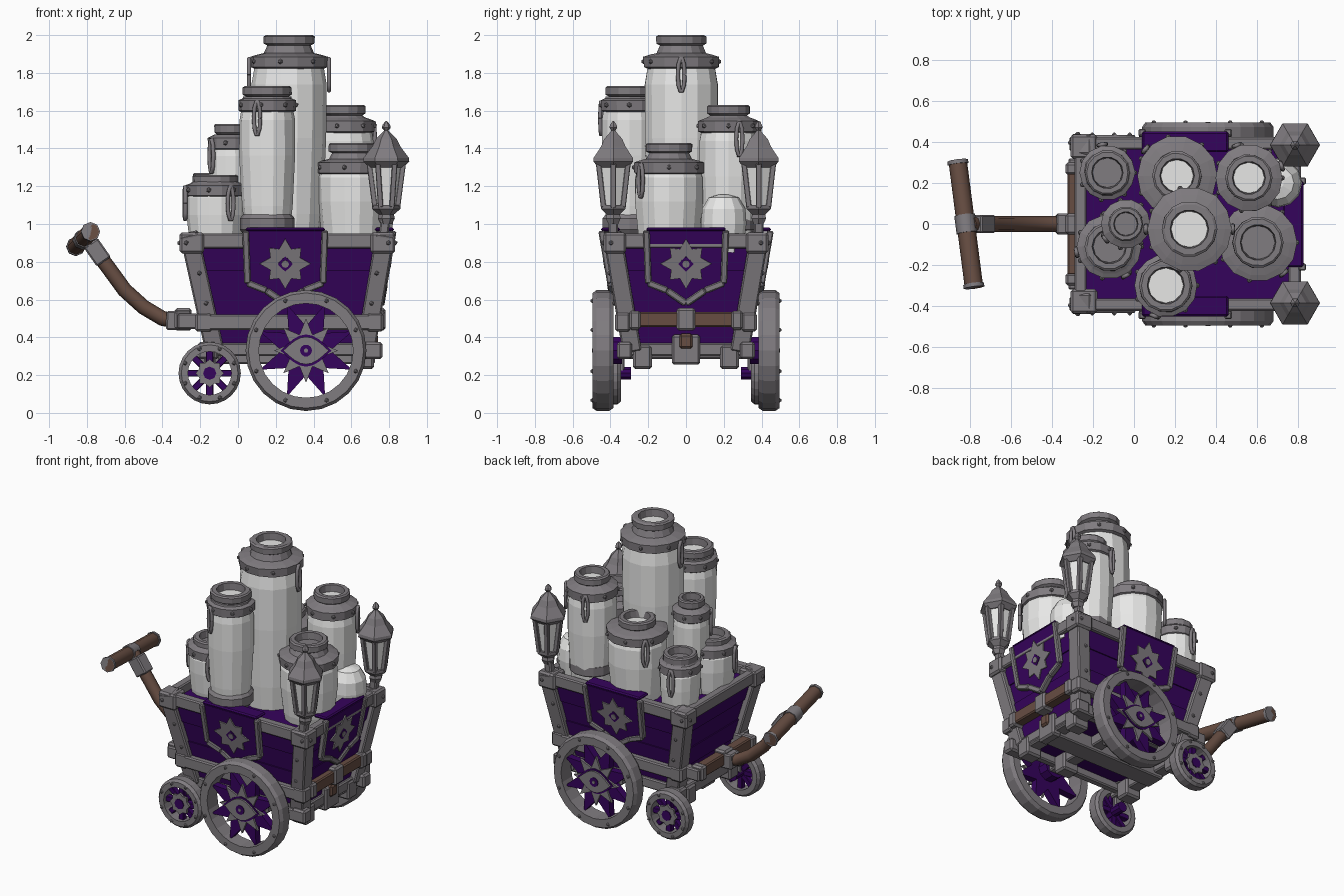
import bpy, bmesh, math, random
from mathutils import Vector as V, Matrix

if "Cube" in bpy.data.objects:
    bpy.data.objects.remove(bpy.data.objects["Cube"])
random.seed(4)


def material(name, rgb):
    m = bpy.data.materials.new(name)
    m.use_nodes = True
    m.diffuse_color = (*rgb, 1)
    m.node_tree.nodes["Principled BSDF"].inputs["Base Color"].default_value = (*rgb, 1)
    return m


GREY = material("grey metal", (.215, .2, .215))
PURPLE = material("purple paint", (.036, .001, .108))
WHITE = material("white ceramic", (.93, .93, .92))
BROWN = material("brown wood", (.135, .075, .055))


def finish(name, bm, mat):
    bmesh.ops.recalc_face_normals(bm, faces=bm.faces)
    me = bpy.data.meshes.new(name)
    bm.to_mesh(me)
    bm.free()
    me.materials.append(mat)
    ob = bpy.data.objects.new(name, me)
    bpy.context.collection.objects.link(ob)
    return ob


def beam(name, a, b, w, h, mat, edge=.008):
    """Box running from a to b, w across and h high."""
    a, b = V(a), V(b)
    d = (b - a).normalized()
    side = d.cross(V((0, 0, 1)) if abs(d.z) < .8 else V((0, 1, 0))).normalized()
    up = side.cross(d)
    m = Matrix((side * w, up * h, b - a)).transposed().to_4x4()
    m.translation = (a + b) / 2
    bm = bmesh.new()
    bmesh.ops.create_cube(bm, size=1, matrix=m)
    mod = finish(name, bm, mat).modifiers.new("worn_edges", "BEVEL")
    mod.width, mod.segments = edge, 1


def block(name, c, size, mat):
    c, half = V(c), V((size[0] / 2, 0, 0))
    beam(name, c - half, c + half, size[1], size[2], mat, .012)


def lathe(name, prof, loc, n, mat, closed=False, flat=False, jitter=0):
    """Turned shape around z, or around y when flat is set."""
    bm = bmesh.new()
    rings = []
    for r, z in prof:
        ring = []
        for i in range(n):
            a, k = math.tau * i / n, r * (1 + random.uniform(-jitter, jitter))
            ring.append(bm.verts.new((k * math.cos(a), k * math.sin(a), z)))
        rings.append(ring)
    pairs = list(zip(rings, rings[1:])) + ([(rings[-1], rings[0])] if closed else [])
    for p, q in pairs:
        for i in range(n):
            j = (i + 1) % n
            bm.faces.new((p[i], p[j], q[j], q[i]))
    if not closed:
        bm.faces.new(rings[0][::-1])
        bm.faces.new(rings[-1])
    if flat:
        bmesh.ops.rotate(bm, verts=bm.verts, matrix=Matrix.Rotation(math.pi / 2, 3, "X"))
    bmesh.ops.translate(bm, verts=bm.verts, vec=loc)
    finish(name, bm, mat)


def plate(name, pts, o, u, v, t, mat):
    """Flat outline in the plane o, u, v, thickened outward by t."""
    o, u, v = V(o), V(u), V(v)
    bm = bmesh.new()
    f = bm.faces.new([bm.verts.new(o + u * x + v * y) for x, y in pts])
    top = bmesh.ops.extrude_face_region(bm, geom=[f])["geom"]
    bmesh.ops.translate(bm, verts=[g for g in top if isinstance(g, bmesh.types.BMVert)], vec=u.cross(v) * t)
    finish(name, bm, mat)


def star(radii, n, phase=0):
    return [(radii[i % len(radii)] * math.cos(math.tau * (i + phase) / n),
             radii[i % len(radii)] * math.sin(math.tau * (i + phase) / n)) for i in range(n)]


def lens(w, h):
    steps = [1 - i / 4 for i in range(8)]
    return [(k * c * w, k * h * math.cos(math.pi * c / 2)) for k in (1, -1) for c in steps]


def tube(name, pts, r, mat):
    cu = bpy.data.curves.new(name, "CURVE")
    cu.dimensions, cu.bevel_depth, cu.bevel_resolution, cu.use_fill_caps = "3D", r, 2, True
    sp = cu.splines.new("POLY")
    sp.points.add(len(pts) - 1)
    for p, co in zip(sp.points, pts):
        p.co = (*co, 1)
    tmp = bpy.data.objects.new(name, cu)
    me = bpy.data.meshes.new_from_object(tmp)
    bpy.data.objects.remove(tmp)
    me.materials.clear()
    me.materials.append(mat)
    bpy.context.collection.objects.link(bpy.data.objects.new(name, me))


def stud(loc, r=.013):
    bm = bmesh.new()
    bmesh.ops.create_icosphere(bm, subdivisions=1, radius=r, matrix=Matrix.Translation(loc))
    finish("stud", bm, GREY)


# Cart box: flared planks stacked in rows
def corner(sx, sy, z, out=0):
    t = (z - .36) / .59
    x = .69 + .1 * t + out if sx > 0 else -.14 - .13 * t - out
    return V((x, sy * (.3 + .1 * t + out), z))


CORNERS = [(-1, -1), (1, -1), (1, 1), (-1, 1)]
for i in range(4):
    bm = bmesh.new()
    lo, hi = .35 + .135 * i, .485 + .135 * i
    a, b = ([bm.verts.new(corner(sx, sy, z, .008 * (i % 2))) for sx, sy in CORNERS] for z in (lo, hi))
    bm.faces.new(a)
    bm.faces.new(b)
    for k in range(4):
        bm.faces.new((a[k], a[k - 1], b[k - 1], b[k]))
    finish("plank_row", bm, PURPLE)

# Frame: posts, corner blocks, top rim and waist rails
for k, (sx, sy) in enumerate(CORNERS):
    beam("corner_post", corner(sx, sy, .33, -.01), corner(sx, sy, .95, -.01), .1, .1, GREY)
    top = corner(sx, sy, .9, -.015)
    block("top_corner_block", top, (.13, .12, .11), GREY)
    block("waist_corner_block", corner(sx, sy, .48, .015), (.09, .08, .1), GREY)
    block("foot_corner_block", corner(sx, sy, .33, .03), (.1, .08, .09), GREY)
    stud(top + V((.03 * sx, .062 * sy, 0)))
    stud(top + V((.066 * sx, .02 * sy, 0)))
    for z in (.58, .74):
        stud(corner(sx, sy, z) + V((-.02 * sx, .04 * sy, 0)))
    nx, ny = CORNERS[k - 1]
    beam("top_rim", corner(sx, sy, .91), corner(nx, ny, .91), .06, .08, GREY)
    beam("foot_rail", corner(sx, sy, .335), corner(nx, ny, .335), .05, .07, GREY)
    if sy == ny:
        beam("side_waist_rail", corner(sx, sy, .48, .025), corner(nx, ny, .48, .025), .06, .08, GREY)
for x in (-.29, .735):
    beam("end_waist_rail", (x, -.25, .495), (x, .25, .495), .07, .08, BROWN)
    block("waist_centre_block", (x, 0, .495), (.09, .1, .12), GREY)
    for s in (-1, 1):
        block("waist_rail_end", (x, s * .27, .49), (.09, .06, .1), GREY)
for s in (-1, 1):
    beam("waist_rail_arm", (-.14, s * .29, .485), (-.32, s * .29, .485), .06, .08, GREY)

# Underframe: cross beams with bearing blocks, spine and axles
for x in (-.15, .36, .66):
    beam("cross_beam", (x, -.36, .325), (x, .36, .325), .09, .08, GREY)
    for s in (-1, 1):
        block("bearing_block", (x, s * .23, .295), (.12, .1, .125), GREY)
for s in (-1, 1):
    beam("small_wheel_strut", (-.15, s * .34, .19), (-.15, s * .34, .36), .06, .03, GREY)
beam("spine_beam", (-.18, 0, .31), (.68, 0, .31), .14, .1, GREY)
block("spine_end_block", (.69, 0, .335), (.07, .15, .16), GREY)
block("spine_peg", (.715, 0, .38), (.05, .07, .08), BROWN)


# Wheels
def wheel(x, y, z, ro, ri, hw, s):
    lathe("wheel_rim", [(ri, -hw), (ro - .015, -hw), (ro, -hw * .6), (ro, hw * .6), (ro - .015, hw), (ri, hw)],
          (x, y, z), 24, GREY, closed=True, flat=True)
    for i in range(8):
        a = math.tau * (i + .5) / 8
        stud(V((x, y + s * hw, z)) + V((math.cos(a), 0, math.sin(a))) * (ro + ri) / 2, .012)
    lathe("inner_hub", [(ri * .3, -.05), (ri * .3, .05)], (x, y - s * .05, z), 10, PURPLE, flat=True)


for s in (-1, 1):
    u, v = (-s, 0, 0), (0, 0, 1)
    wheel(.36, s * .44, .33, .32, .25, .055, s)
    plate("star_spokes", star((.265, .13), 16, 1), (.36, s * .41, .33), u, v, .05, PURPLE)
    plate("wheel_star", star((.17, .09), 16), (.36, s * .455, .33), u, v, .018, GREY)
    plate("eye_outline", lens(.135, .085), (.36, s * .473, .33), u, v, .005, PURPLE)
    plate("eye_plate", lens(.12, .073), (.36, s * .47, .33), u, v, .02, GREY)
    plate("eye_iris", star((.032,), 10), (.36, s * .49, .33), u, v, .005, PURPLE)
    plate("eye_glint", star((.012,), 6), (.36, s * .495, .33), u, v, .003, GREY)
    wheel(-.15, s * .39, .21, .165, .115, .045, s)
    for i in range(8):
        c, a = V((-.15, s * .39, .21)), math.tau * i / 8
        beam("small_wheel_spoke", c, c + V((math.cos(a), 0, math.sin(a))) * .12, .04, .036, PURPLE, .004)
    plate("small_hub_plate", star((.075, .06), 16), (-.15, s * .41, .21), u, v, .015, GREY)
    plate("small_hub_centre", star((.035,), 8), (-.15, s * .425, .21), u, v, .006, PURPLE)


# Cloth banners with a metal border and an emblem
def banner(o, u, v):
    o, u, v = V(o), V(u).normalized(), V(v).normalized()
    n = u.cross(v)
    edge = [(-.21, 0), (-.2, -.28), (-.1, -.32), (0, -.39), (.1, -.32), (.2, -.28), (.21, 0)]
    plate("banner_cloth", edge, o, u, v, .015, PURPLE)
    pts = [o + u * x + v * y + n * .012 for x, y in edge]
    for a, b in zip(pts, pts[1:]):
        beam("banner_border", a, b, .035, .035, GREY, .006)
    beam("banner_fold", o - u * .21 - n * .035, o + u * .21 - n * .035, .1, .02, PURPLE)
    c = o - v * .175
    plate("emblem", star((.135, .085, .12, .085), 16), c + n * .015, u, v, .008, GREY)
    plate("emblem_ring", star((.04, .03), 8), c + n * .023, u, v, .004, PURPLE)
    plate("emblem_centre", star((.02,), 8), c + n * .027, u, v, .004, GREY)


for s in (-1, 1):
    banner((.25, s * .435, .965), (-s, 0, 0), (0, s * .17, 1))
banner((.81, 0, .965), (0, 1, 0), (.17, 0, 1))

# Pull handle
tube("handle_shaft", [(-.3, 0, .48), (-.4, 0, .5), (-.5, 0, .56), (-.6, 0, .65), (-.68, 0, .76), (-.8, 0, .92)], .04, BROWN)
beam("shaft_socket", (-.26, 0, .485), (-.38, 0, .49), .1, .1, GREY)
beam("shaft_collar", (-.71, 0, .8), (-.78, 0, .9), .09, .09, GREY)
far, near = V((-.86, .31, .88)), V((-.78, -.31, .96))
tube("grip", [far, near], .045, BROWN)
for a, b in ((0, .03), (.43, .57), (.97, 1)):
    tube("grip_band", [far.lerp(near, a), far.lerp(near, b)], .051, GREY)


# Jars: white body, metal collar and neck, hanging strap loops
def jar(x, y, r, z0, zs, zt, rn, inside, straps):
    h = zs - z0
    lathe("jar_body", [(r * .8, z0), (r * .9, z0 + h * .2), (r, z0 + h * .6), (r, zs - h * .12), (r * .9, zs)],
          (x, y, 0), 14, WHITE, jitter=.015)
    lathe("jar_collar", [(r * .9, zs - .04), (r * 1.03, zs - .03), (r * 1.04, zs + .025), (r * .88, zs + .035),
                         (rn * .98, zs + .045), (rn * .86, zt - .055), (rn, zt - .045), (rn, zt - .008),
                         (rn * .92, zt), (rn * .7, zt), (rn * .65, zt - .06)],
          (x, y, 0), 14, GREY, jitter=.015)
    lathe("jar_mouth", [(rn * .66, zt - .07), (rn * .66, zt - .045)], (x, y, 0), 12, inside)
    for i in range(7):
        a = math.tau * i / 7
        stud((x + r * 1.03 * math.cos(a), y + r * 1.03 * math.sin(a), zs), .014)
    for deg in straps:
        a = math.radians(deg)
        d, w = V((math.cos(a), math.sin(a), 0)), V((-math.sin(a), math.cos(a), 0))
        c = V((x, y, zs - .07)) + d * r * 1.07
        loop = [c + w * .018 * math.cos(t) + V((0, 0, .09 * math.sin(t)))
                for t in (math.tau * i / 10 for i in range(11))]
        tube("jar_strap", loop, .011, GREY)


jar(.27, -.025, .198, .85, 1.86, 2.0, .135, WHITE, (0, 180))
jar(.155, -.3, .148, .96, 1.63, 1.73, .13, WHITE, (250,))
jar(-.12, -.11, .152, .85, 1.18, 1.26, .12, GREY, (300, 190))
jar(-.04, 0, .115, .85, 1.43, 1.53, .085, GREY, (215,))
jar(-.13, .25, .13, .85, 1.18, 1.27, .11, GREY, (100,))
jar(.21, .235, .188, .85, 1.32, 1.42, .12, WHITE, (140,))
jar(.56, .225, .158, .85, 1.52, 1.63, .115, WHITE, (20, 110))
jar(.605, -.09, .183, .85, 1.3, 1.43, .125, GREY, (310,))
for x, y in ((.155, -.3), (.56, .225)):
    lathe("jar_foot_ring", [(.13, .95), (.145, .97), (.145, 1.03), (.12, 1.06)], (x, y, 0), 14, GREY)
lathe("domed_sack", [(.1, .85), (.12, 1.0), (.115, 1.08), (.08, 1.14), (.03, 1.155)], (.7, .2, 0), 12, WHITE)

# Corner lanterns
for s in (-1, 1):
    x, y = .785, s * .385
    beam("lantern_post", (x - .02, y, .9), (x, y, 1.06), .05, .05, GREY)
    lathe("lantern_base", [(.03, 1.0), (.045, 1.03), (.04, 1.05), (.075, 1.08), (.075, 1.1)], (x, y, 0), 6, GREY)
    lathe("lantern_glass", [(.055, 1.09), (.085, 1.32)], (x, y, 0), 6, WHITE)
    lathe("lantern_roof", [(.09, 1.3), (.122, 1.33), (.12, 1.35), (.075, 1.41), (.055, 1.45), (.02, 1.485),
                           (.012, 1.495), (.024, 1.51), (.02, 1.525), (.004, 1.545)], (x, y, 0), 6, GREY)
    for i in range(6):
        d = V((math.cos(math.tau * i / 6), math.sin(math.tau * i / 6), 0))
        c = V((x, y, 0))
        beam("lantern_bar", c + d * .06 + V((0, 0, 1.09)), c + d * .09 + V((0, 0, 1.32)), .028, .028, GREY, .003)
